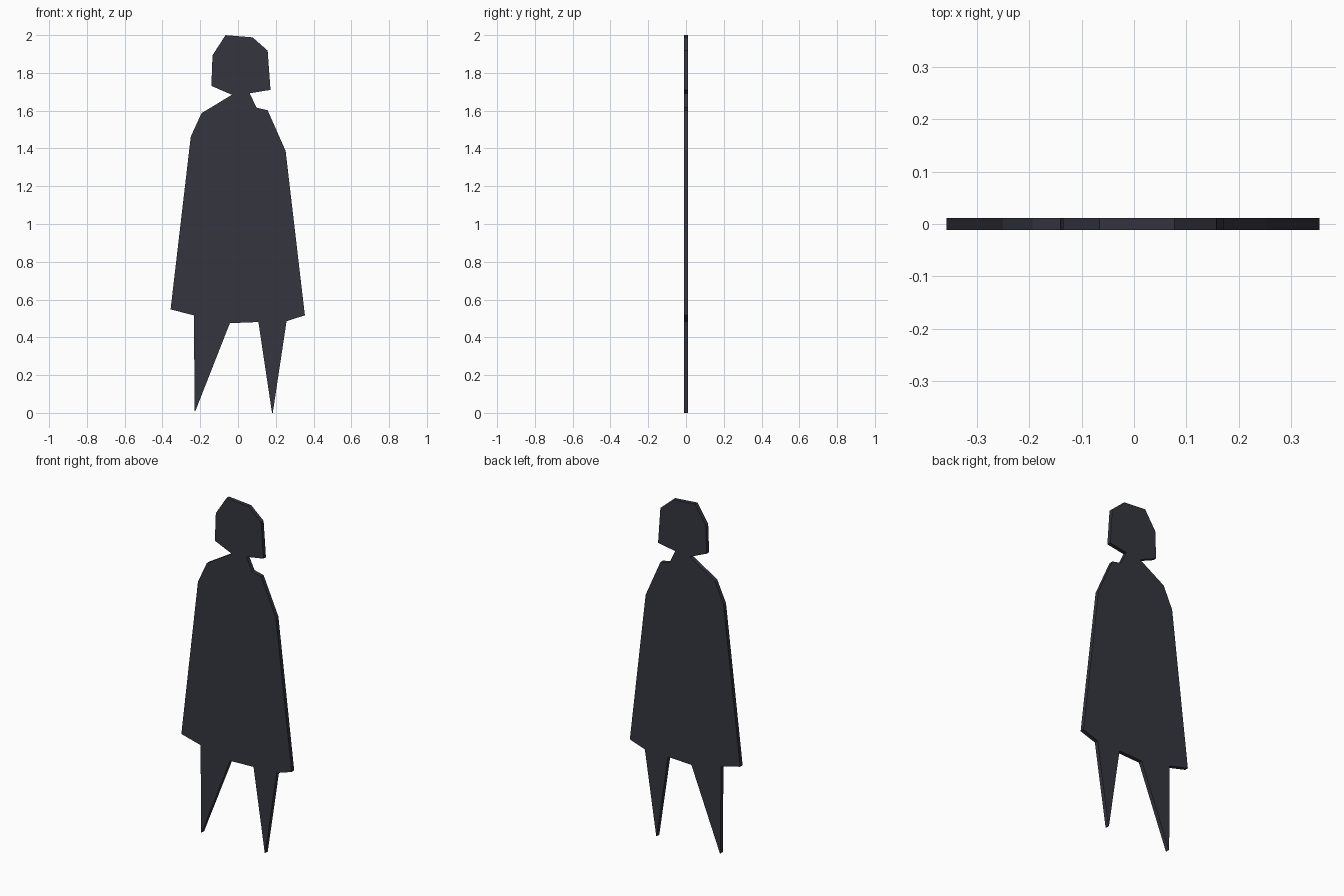
import bpy, bmesh
from mathutils import Vector

if "Cube" in bpy.data.objects:
    bpy.data.objects.remove(bpy.data.objects["Cube"])

HALF = 0.0114  # half thickness of the cut-out

# One dark colour
dark = bpy.data.materials.new("dark slate")
dark.diffuse_color = (0.036, 0.035, 0.051, 1)
dark.use_nodes = True
dark.node_tree.nodes["Principled BSDF"].inputs["Base Color"].default_value = dark.diffuse_color

# Silhouette (x, z), clockwise from the top of the head
head_right = [(-0.066, 2.0), (0.077, 1.988), (0.157, 1.918), (0.172, 1.71)]
neck_right = [(0.062, 1.692), (0.098, 1.616)]
cloak_right = [(0.157, 1.602), (0.252, 1.387), (0.354, 0.517), (0.257, 0.485)]
legs = [(0.184, 0.0), (0.18, 0.0), (0.108, 0.481), (-0.043, 0.475),
        (-0.226, 0.009), (-0.23, 0.009), (-0.233, 0.516)]
cloak_left = [(-0.357, 0.548), (-0.25, 1.463), (-0.193, 1.587)]
head_left = [(-0.032, 1.684), (-0.141, 1.731), (-0.135, 1.893)]
outline = head_right + neck_right + cloak_right + legs + cloak_left + head_left

# Flat face extruded into a thin plate
bm = bmesh.new()
face = bm.faces.new([bm.verts.new((x, -HALF, z)) for x, z in outline])
ext = bmesh.ops.extrude_face_region(bm, geom=[face], use_keep_orig=True)
verts = [g for g in ext["geom"] if isinstance(g, bmesh.types.BMVert)]
bmesh.ops.translate(bm, verts=verts, vec=Vector((0, 2 * HALF, 0)))
bmesh.ops.recalc_face_normals(bm, faces=bm.faces)

mesh = bpy.data.meshes.new("cloaked_figure_cutout")
bm.to_mesh(mesh)
bm.free()
mesh.materials.append(dark)
figure = bpy.data.objects.new("cloaked_figure_cutout", mesh)
bpy.context.collection.objects.link(figure)
